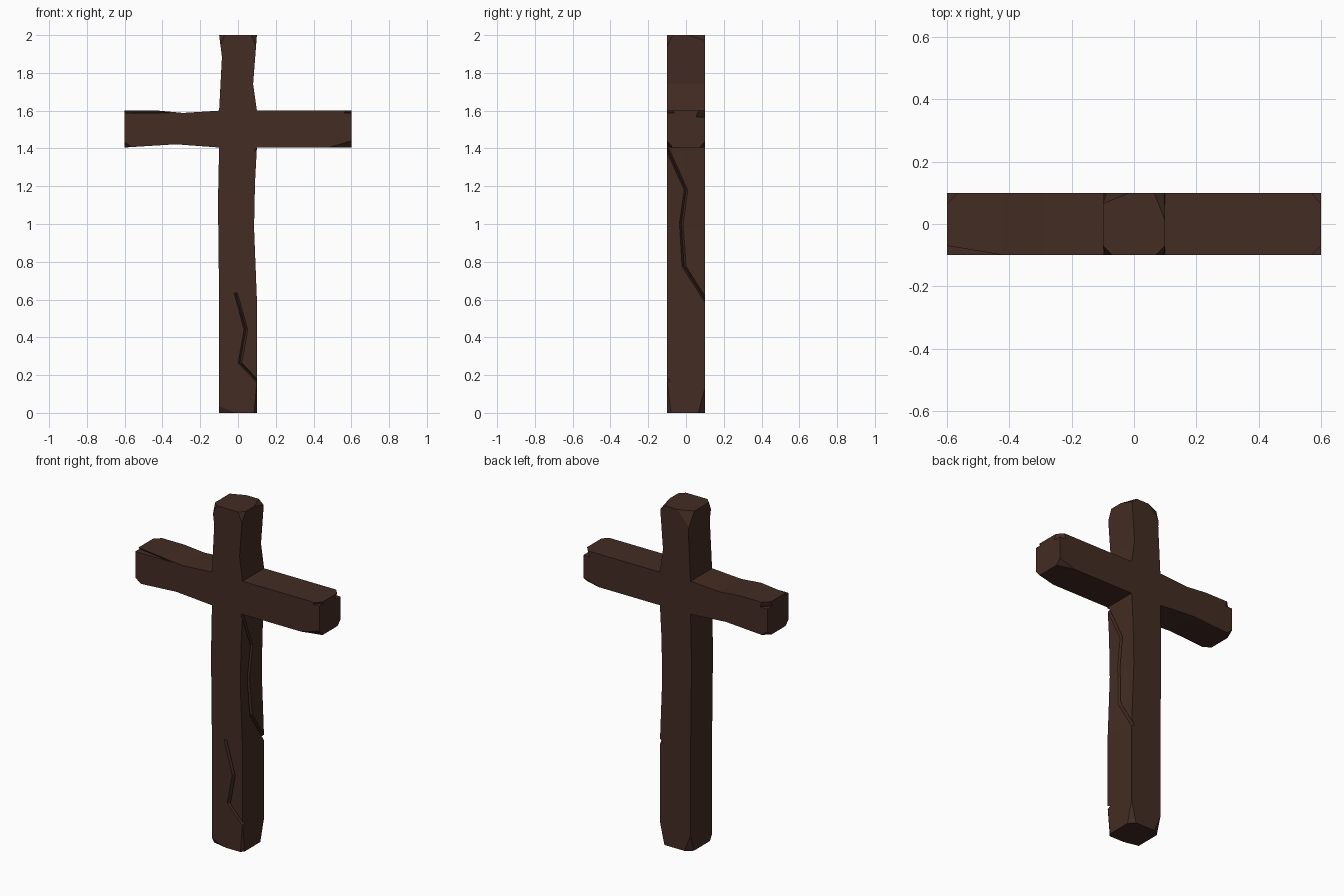
import bpy, bmesh
from mathutils import Vector

if "Cube" in bpy.data.objects:
    bpy.data.objects.remove(bpy.data.objects["Cube"])

wood = bpy.data.materials.new("dark brown wood")
wood.diffuse_color = (0.056, 0.025, 0.017, 1)
wood.use_nodes = True
wood.node_tree.nodes["Principled BSDF"].inputs["Base Color"].default_value = wood.diffuse_color


def make_object(name, bm):
    bmesh.ops.recalc_face_normals(bm, faces=bm.faces)
    me = bpy.data.meshes.new(name)
    bm.to_mesh(me)
    bm.free()
    me.materials.append(wood)
    ob = bpy.data.objects.new(name, me)
    bpy.context.collection.objects.link(ob)
    return ob


# Wavy hand-hewn cross outline (x, z), extruded in y
outline = [(-.1, 0), (.1, 0), (.1, .6), (.085, .98), (.09, 1.22), (.1, 1.405),
           (.6, 1.405), (.6, 1.6), (.1, 1.6), (.08, 1.74), (.1, 2),
           (-.1, 2), (-.085, 1.885), (-.1, 1.6), (-.29, 1.588), (-.42, 1.6),
           (-.6, 1.6), (-.6, 1.405), (-.33, 1.422), (-.1, 1.405),
           (-.106, 1.12), (-.1, .6)]
bm = bmesh.new()
front = bm.faces.new([bm.verts.new((x, -.1, z)) for x, z in outline])
ext = bmesh.ops.extrude_face_region(bm, geom=[front], use_keep_orig=True)
for v in ext["geom"]:
    if isinstance(v, bmesh.types.BMVert):
        v.co.y = .1
cross = make_object("wooden_cross", bm)


def carve(cutter):
    cutter.hide_render = True
    mod = cross.modifiers.new("carve", 'BOOLEAN')
    mod.operation = 'DIFFERENCE'
    mod.solver = 'EXACT'
    mod.object = cutter
    with bpy.context.temp_override(object=cross, active_object=cross):
        bpy.ops.object.modifier_apply(modifier=mod.name)
    bpy.data.objects.remove(cutter)


# Chipped corners: corner position, then inward cut lengths along x, y, z
chips = [
    # top of post
    ((-.1, -.1, 2), (.03, .03, .07)), ((.1, -.1, 2), (.03, .03, .07)),
    ((-.1, .1, 2), (.085, .035, .1)), ((.1, .1, 2), (.035, .09, .03)),
    # foot of post
    ((-.1, -.1, 0), (.09, .02, .035)), ((.1, -.1, 0), (.015, .02, .17)),
    ((-.1, .1, 0), (.04, .03, .1)), ((.1, .1, 0), (.03, .035, .13)),
    # right arm
    ((.6, -.1, 1.405), (.12, .03, .035)), ((.6, -.1, 1.6), (.03, .03, .04)),
    ((.6, .1, 1.405), (.1, .03, .03)), ((.6, .1, 1.6), (.03, .035, .1)),
    # left arm
    ((-.6, -.1, 1.405), (.04, .03, .03)), ((-.6, -.1, 1.6), (.18, .03, .035)),
    ((-.6, .1, 1.405), (.04, .04, .03)), ((-.6, .1, 1.6), (.035, .035, .09)),
]
for corner, size in chips:
    c = Vector(corner)
    inward = (-1 if c.x > 0 else 1, -1 if c.y > 0 else 1,
              -1 if c.z in (2, corner[2]) and corner[2] in (2, 1.6) else 1)
    pts = []
    for i in range(3):
        p = c.copy()
        p[i] += inward[i] * size[i]
        pts.append(p)
    g = sum(pts, Vector()) / 3
    bm = bmesh.new()
    vs = [bm.verts.new(g + 2 * (p - g)) for p in pts + [c]]
    for a, b, d in ((0, 1, 2), (0, 1, 3), (1, 2, 3), (0, 2, 3)):
        bm.faces.new((vs[a], vs[b], vs[d]))
    carve(make_object("chip_cutter", bm))


# V-shaped cracks: each point is on the surface, tapering width w
def crack(points, side, out):
    bm = bmesh.new()
    rings = []
    for x, y, z, w in points:
        p = Vector((x, y, z))
        rings.append([bm.verts.new(q) for q in (
            p + 2 * w * side + .02 * out, p - 2 * w * side + .02 * out, p - .02 * out)])
    bm.faces.new(rings[0])
    bm.faces.new(rings[-1])
    for r, s in zip(rings, rings[1:]):
        for i in range(3):
            j = (i + 1) % 3
            bm.faces.new((r[i], r[j], s[j], s[i]))
    carve(make_object("crack_cutter", bm))


X, Y = Vector((1, 0, 0)), Vector((0, 1, 0))
crack([(-.012, -.1, .635, .009), (.042, -.1, .44, .01),
       (.01, -.1, .265, .01), (.12, -.1, .15, .01)], X, -Y)
crack([(.1, -.1, 1.4, .01), (.09, .0, 1.18, .01), (.085, -.025, 1.0, .01),
       (.091, -.01, .775, .01), (.1, .12, .57, .01)], Y, X)
